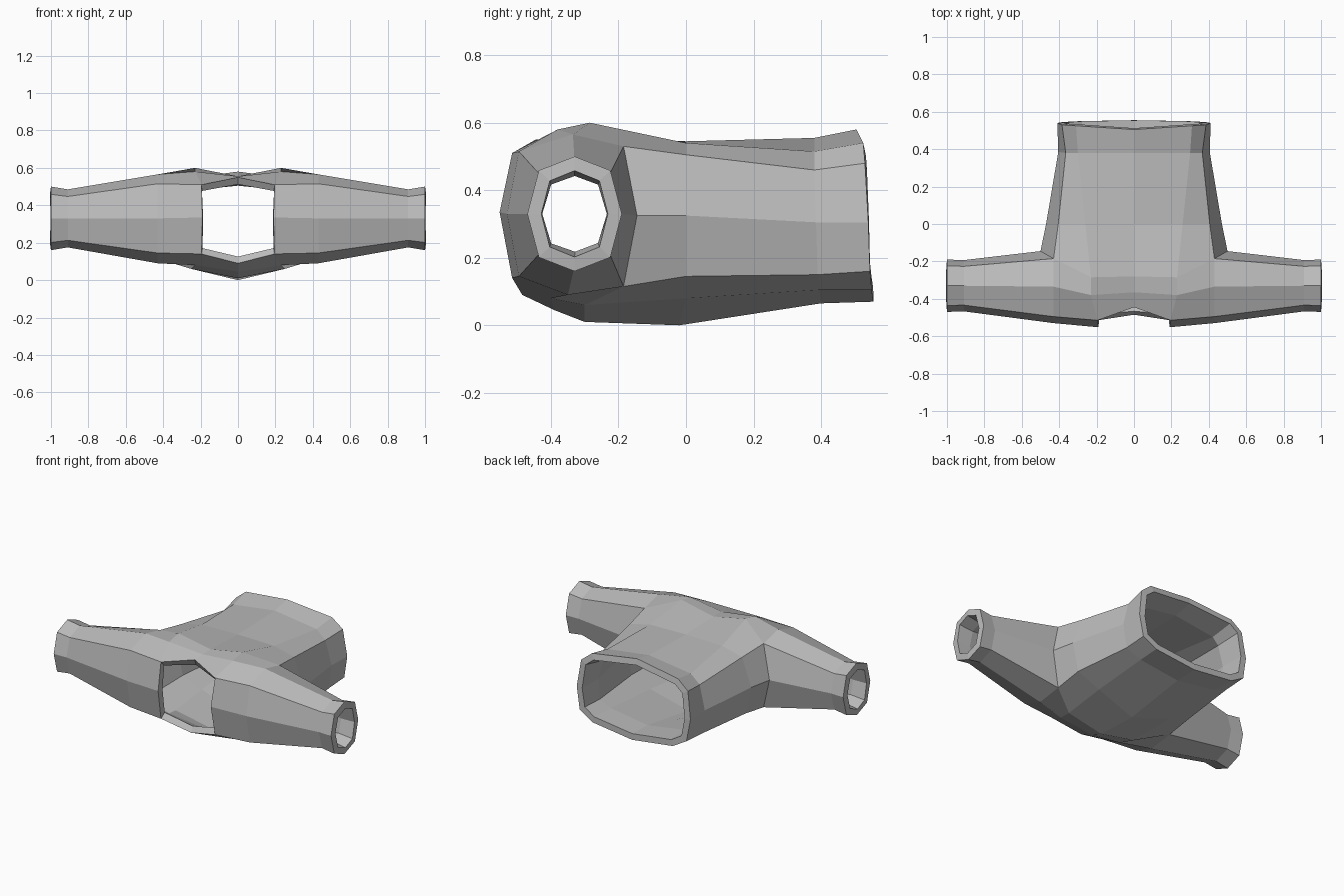
import bpy
import bmesh
from math import pi, cos, sin, copysign

default = bpy.data.objects.get("Cube")
if default:
    bpy.data.objects.remove(default, do_unlink=True)

WALL = 0.04

bm = bmesh.new()


def verts(*points):
    return [bm.verts.new(p) for p in points]


def bridge(first, second, closed=False):
    """Join two matching rows of vertices with quads."""
    count = len(first)
    for i in range(count if closed else count - 1):
        j = (i + 1) % count
        bm.faces.new((first[i], first[j], second[j], second[i]))


def sleeve_ring(x, depth, height):
    """Squarish octagon around the arm, starting at the upper back corner."""
    ring = []
    for step in range(8):
        angle = pi / 4 + step * pi / 4
        corner = 1.07 if step % 2 == 0 else 1
        ring.append(bm.verts.new((x, -0.33 + depth * corner * cos(angle),
                                  0.33 + height * corner * sin(angle))))
    return ring


# Sleeve root, from the upper armpit over the top and round the front
root = verts((0.43, -0.185, 0.53), (0.43, -0.335, 0.565), (0.43, -0.495, 0.515),
             (0.43, -0.53, 0.33), (0.43, -0.495, 0.145), (0.43, -0.35, 0.09),
             (0.43, -0.185, 0.115), (0.5, -0.145, 0.325))

# Yoke column beside the neck opening, in the same order
yoke = verts((0.23, -0.285, 0.6), (0.23, -0.38, 0.58), (0.195, -0.515, 0.51),
             (0.19, -0.552, 0.335), (0.195, -0.515, 0.14), (0.23, -0.4, 0.08),
             (0.25, -0.3, 0.06))

# Centre line above and below the neck opening
upper_centre = verts((0, -0.28, 0.555), (0, -0.365, 0.555), (0, -0.445, 0.55))
lower_centre = verts((0, -0.485, 0.09), (0, -0.39, 0.045), (0, -0.3, 0.01))

bridge(upper_centre, yoke[:3])
bridge(lower_centre, yoke[4:])
bridge(yoke, root[:7])

# Sleeve out to the cuff
previous = root
for x, depth, height in ((0.91, 0.137, 0.155), (1.0, 0.14, 0.17)):
    ring = sleeve_ring(x, depth, height)
    bridge(previous, ring, closed=True)
    previous = ring

# Body rows run from the top centre, round the side, to the bottom centre
chest = [upper_centre[0], yoke[0], root[0], root[7], root[6], yoke[6], lower_centre[2]]
waist = verts((0, 0, 0.545), (0.26, 0, 0.54), (0.405, 0, 0.505), (0.47, 0, 0.325),
              (0.43, 0, 0.145), (0.27, 0, 0.08), (0, -0.02, 0))
hip = verts((0, 0.38, 0.555), (0.3, 0.38, 0.515), (0.365, 0.38, 0.46), (0.405, 0.385, 0.305),
            (0.385, 0.39, 0.15), (0.28, 0.395, 0.105), (0, 0.4, 0.065))
hem = verts((0, 0.505, 0.58), (0.31, 0.525, 0.54), (0.385, 0.53, 0.48), (0.41, 0.54, 0.305),
            (0.385, 0.545, 0.16), (0.29, 0.55, 0.105), (0, 0.555, 0.07))
for front, back in ((chest, waist), (waist, hip), (hip, hem)):
    bridge(front, back)

mesh = bpy.data.meshes.new("sweater")
bm.to_mesh(mesh)
bm.free()
sweater = bpy.data.objects.new("sweater", mesh)
bpy.context.collection.objects.link(sweater)

# Other half, then the cloth thickness
mirror = sweater.modifiers.new("mirror", 'MIRROR')
mirror.use_clip = True
cloth = sweater.modifiers.new("cloth", 'SOLIDIFY')
cloth.thickness = WALL
cloth.offset = -1
cloth.use_even_offset = True

# Plain grey cloth
colour = (0.5, 0.5, 0.5, 1)
grey = bpy.data.materials.new("grey cloth")
grey.use_nodes = True
grey.diffuse_color = colour
grey.node_tree.nodes["Principled BSDF"].inputs["Base Color"].default_value = colour
mesh.materials.append(grey)
